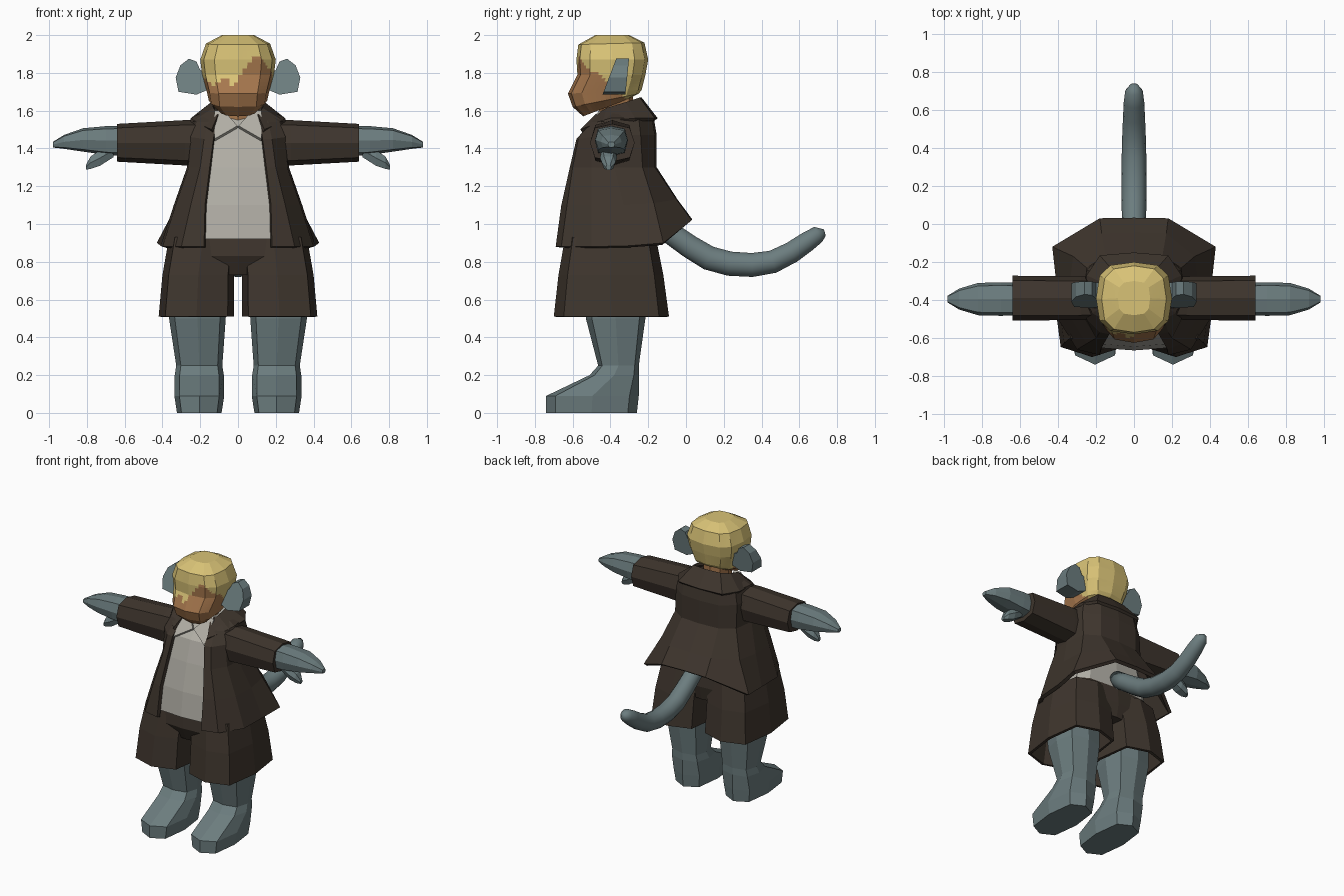
import bpy, bmesh, math
from mathutils import Vector

if "Cube" in bpy.data.objects:
    bpy.data.objects.remove(bpy.data.objects["Cube"])


def material(name, r, g, b):
    m = bpy.data.materials.new(name)
    lin = [(c / 255 / 12.92 if c < 11 else ((c / 255 + .055) / 1.055) ** 2.4) for c in (r, g, b)]
    m.diffuse_color = (*lin, 1)
    m.use_nodes = True
    m.node_tree.nodes["Principled BSDF"].inputs["Base Color"].default_value = m.diffuse_color
    return m


BROWN = material("dark brown cloth", 62, 53, 45)
GREY = material("blue grey hide", 108, 125, 127)
SHIRT = material("pale grey cloth", 178, 175, 166)
HAIR = material("blond hair", 216, 194, 118)
SKIN = material("tan skin", 166, 119, 77)


def ring(c, ru, rv, axis="z", n=8, p=.6, tilt=0):
    """Rounded-box cross-section around an axis."""
    pts = []
    for i in range(n):
        a = 2 * math.pi * i / n
        s, t = [math.copysign(abs(w) ** p, w) if abs(w) > 1e-6 else 0 for w in (math.cos(a), math.sin(a))]
        off = (s * ru, t * rv, tilt * t) if axis == "z" else (0, s * ru, t * rv)
        pts.append(Vector(c) + Vector(off))
    return pts


def loft(name, rings, mat, closed=True, caps=True, mirror=False, thick=0):
    """Skin a list of equal point rows into a mesh object."""
    bm = bmesh.new()
    rows = [[bm.verts.new(p) for p in r] for r in rings]
    n = len(rows[0])
    for a, b in zip(rows, rows[1:]):
        for j in range(n if closed else n - 1):
            k = (j + 1) % n
            bm.faces.new((a[j], a[k], b[k], b[j]))
    if closed and caps:
        bm.faces.new(rows[0][::-1])
        bm.faces.new(rows[-1])
        bmesh.ops.recalc_face_normals(bm, faces=bm.faces)
    me = bpy.data.meshes.new(name)
    bm.to_mesh(me)
    bm.free()
    me.materials.append(mat)
    ob = bpy.data.objects.new(name, me)
    bpy.context.collection.objects.link(ob)
    if mirror:
        ob.modifiers.new("mirror", "MIRROR")
    if thick:
        s = ob.modifiers.new("thickness", "SOLIDIFY")
        s.thickness, s.offset = thick, -1
    return ob


def box_rings(levels, **kw):
    """Rings from (z, x centre, x half width, front y, back y)."""
    return [ring((x, (f + b) / 2, z), w, (b - f) / 2, **kw) for z, x, w, f, b in levels]


# Legs with feet
loft("leg", box_rings([
    (.66, .215, .155, -.54, -.22), (.50, .215, .15, -.53, -.215), (.25, .205, .122, -.465, -.25),
    (.20, .205, .13, -.51, -.25), (.09, .205, .132, -.74, -.25), (0, .205, .118, -.74, -.26)],
    p=.65), GREY, mirror=True)

# Shorts: open legs and a hip block
loft("shorts_leg", box_rings([
    (.51, .22, .20, -.70, -.09), (.73, .21, .19, -.675, -.12), (.93, .185, .18, -.64, -.16)],
    p=.55), BROWN, caps=False, mirror=True, thick=.02)
loft("shorts_hips", box_rings([
    (.73, 0, .22, -.60, -.18), (.83, 0, .33, -.65, -.16), (.95, 0, .33, -.64, -.17)],
    n=12, p=.5), BROWN)

# Shirt
loft("shirt", box_rings([
    (.92, 0, .33, -.665, -.17), (1.1, 0, .29, -.645, -.18), (1.3, 0, .23, -.60, -.19),
    (1.45, 0, .22, -.555, -.20), (1.53, 0, .18, -.48, -.21), (1.59, 0, .12, -.42, -.23)],
    n=12, p=.5), SHIRT)

# Shirt collar wings
loft("shirt_collar", [
    [(.003, -.525, 1.52), (.125, -.575, 1.45)],
    [(.075, -.46, 1.60), (.125, -.46, 1.60)]], SHIRT, closed=False, mirror=True, thick=.02)

# Jacket, open at the front and flared over the tail
loft("jacket", [
    [(.18, -.69, .88), (.30, -.66, .88), (.40, -.50, .88), (.41, -.30, .885), (.43, -.12, .90),
     (.18, .03, 1.02), (0, .033, 1.025)],
    [(.175, -.66, 1.1), (.25, -.63, 1.1), (.33, -.50, 1.1), (.34, -.33, 1.1), (.32, -.17, 1.11),
     (.17, -.05, 1.13), (0, -.045, 1.13)],
    [(.15, -.615, 1.3), (.20, -.60, 1.3), (.26, -.50, 1.3), (.27, -.38, 1.3), (.25, -.23, 1.3),
     (.15, -.165, 1.3), (0, -.155, 1.3)],
    [(.13, -.58, 1.45), (.18, -.57, 1.45), (.25, -.50, 1.46), (.27, -.40, 1.47), (.25, -.24, 1.47),
     (.15, -.165, 1.47), (0, -.155, 1.47)],
    [(.115, -.50, 1.54), (.16, -.50, 1.54), (.22, -.47, 1.54), (.25, -.40, 1.56), (.23, -.25, 1.56),
     (.14, -.18, 1.56), (0, -.17, 1.56)],
    [(.10, -.43, 1.60), (.12, -.43, 1.60), (.14, -.42, 1.60), (.15, -.38, 1.61), (.14, -.28, 1.62),
     (.11, -.23, 1.62), (0, -.22, 1.62)]],
    BROWN, closed=False, mirror=True, thick=.025)

# Turned-down jacket collar
loft("jacket_collar", [
    [(.14, -.56, 1.50), (.24, -.44, 1.545), (.25, -.27, 1.56), (.18, -.165, 1.56), (0, -.15, 1.56)],
    [(.105, -.48, 1.58), (.13, -.42, 1.615), (.14, -.32, 1.645), (.11, -.245, 1.67), (0, -.235, 1.67)]],
    BROWN, closed=False, mirror=True, thick=.02)

# Sleeves and hands
loft("sleeve", [ring((x, -.39, z), w, h, "x", p=.7) for x, z, w, h in [
    (.18, 1.43, .11, .12), (.28, 1.43, .115, .12), (.64, 1.43, .118, .10)]], BROWN, mirror=True)
loft("hand", [ring((x, -.395, z), w, h, "x") for x, z, w, h in [
    (.60, 1.44, .085, .08), (.70, 1.442, .088, .076), (.82, 1.445, .085, .062),
    (.92, 1.435, .055, .037), (.98, 1.42, .018, .015)]], GREY, mirror=True)
loft("thumb", [ring((x, -.41, z), r, r, "x", n=6) for x, z, r in [
    (.66, 1.39, .04), (.73, 1.35, .045), (.78, 1.325, .036), (.805, 1.30, .014)]], GREY, mirror=True)

# Neck
loft("neck", box_rings([(1.50, 0, .09, -.46, -.28), (1.70, 0, .09, -.46, -.28)], p=.8), SKIN)

# Head: jaw tilted down to the front, hair coloured by position
head = loft("head", [ring((0, (f + b) / 2, z), w, (b - f) / 2, n=12, p=.68, tilt=t)
                     for z, w, f, b, t in [
    (1.615, .10, -.545, -.31, .045), (1.655, .155, -.60, -.25, .035), (1.70, .165, -.625, -.235, .01),
    (1.79, .19, -.575, -.215, 0), (1.87, .20, -.58, -.20, 0), (1.955, .17, -.57, -.22, .005),
    (2.0, .085, -.48, -.30, 0)]], SKIN)
head.data.materials.append(HAIR)
bm = bmesh.new()
bm.from_mesh(head.data)
bmesh.ops.subdivide_edges(bm, edges=bm.edges[:], cuts=4, use_grid_fill=True)
for f in bm.faces:
    c = f.calc_center_median()
    fringe = 1.90 - 1.2 * abs(c.x - .1) if c.x > 0 else 1.755 + .02 * math.sin(60 * c.x)
    side = 1.87 - .9 * (c.y + .55)
    f.material_index = int(c.z > min(fringe, side))
bm.to_mesh(head.data)
bm.free()

# Ears: outline with depth, narrower towards the top
outline = [(.16, 1.71), (.22, 1.685), (.315, 1.70), (.33, 1.775), (.305, 1.84),
           (.26, 1.875), (.22, 1.86), (.20, 1.815), (.16, 1.80)]
loft("ear", [[(x, -.44 + (z - 1.69) * .38, z) for x, z in outline],
             [(x, -.32 + (z - 1.69) * .10, z) for x, z in outline]], GREY, mirror=True)

# Tail: smooth tube along a path in the middle plane
path = [(-.18, 1.02), (-.08, .95), (.02, .88), (.12, .82), (.23, .79), (.35, .783), (.46, .80),
        (.56, .85), (.64, .905), (.70, .945), (.735, .955)]
radii = [.06, .06, .063, .066, .066, .065, .062, .058, .054, .046, .018]
rings = []
for i, ((y, z), r) in enumerate(zip(path, radii)):
    (y0, z0), (y1, z1) = path[max(i - 1, 0)], path[min(i + 1, len(path) - 1)]
    d = Vector((0, y1 - y0, z1 - z0)).normalized()
    up = Vector((0, -d.z, d.y))
    rings.append([Vector((r * math.cos(a), y, z)) + up * r * math.sin(a)
                  for a in (2 * math.pi * k / 14 for k in range(14))])
tail = loft("tail", rings, GREY)
for f in tail.data.polygons:
    f.use_smooth = True
